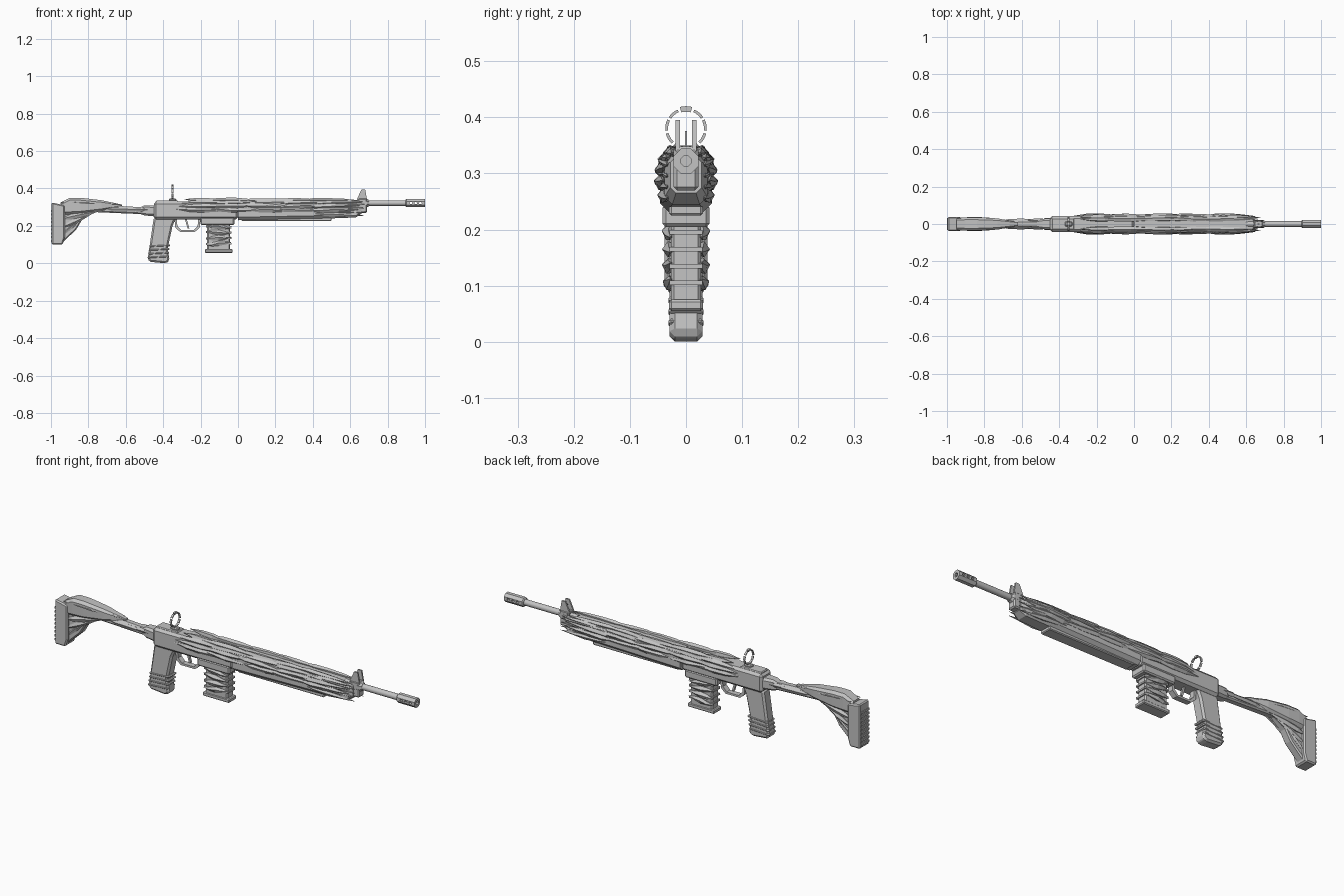
import bpy, bmesh, math, random
from math import sin, cos, pi, tau
from mathutils import Vector

random.seed(4)
if "Cube" in bpy.data.objects:
    bpy.data.objects.remove(bpy.data.objects["Cube"])

grey = bpy.data.materials.new("plain_grey")
grey.use_nodes = True
colour = (0.55, 0.55, 0.55, 1)
grey.diffuse_color = colour
grey.node_tree.nodes["Principled BSDF"].inputs["Base Color"].default_value = colour

# Shared dimensions
barrel_height = 0.322
body_half = 0.042
body_top = 0.335
body_bottom = 0.235


def finish(name, bm, bevel=0, mirror=False, smooth=False):
    """Turn a bmesh into a finished object."""
    bmesh.ops.recalc_face_normals(bm, faces=bm.faces[:])
    mesh = bpy.data.meshes.new(name)
    bm.to_mesh(mesh)
    bm.free()
    mesh.materials.append(grey)
    ob = bpy.data.objects.new(name, mesh)
    bpy.context.collection.objects.link(ob)
    if mirror:
        ob.modifiers.new("mirror", "MIRROR").use_axis = (False, True, False)
    if bevel:
        chamfer = ob.modifiers.new("chamfer", "BEVEL")
        chamfer.width, chamfer.segments, chamfer.limit_method = bevel, 1, "ANGLE"
    if smooth:
        bpy.context.view_layer.objects.active = ob
        ob.select_set(True)
        bpy.ops.object.shade_smooth_by_angle(angle=pi / 5)
        ob.select_set(False)
    return ob


def loft(bm, rings):
    """Skin a list of equal point rings and cap both ends."""
    loops = [[bm.verts.new(point) for point in ring] for ring in rings]
    count = len(loops[0])
    for near, far in zip(loops, loops[1:]):
        for i in range(count):
            j = (i + 1) % count
            bm.faces.new((near[i], near[j], far[j], far[i]))
    bm.faces.new(loops[0])
    bm.faces.new(loops[-1])


def extrude(bm, outline, start, end):
    """Extrude an xz outline along y."""
    loft(bm, [[(x, y, z) for x, z in outline] for y in (start, end)])


def plate(name, outline, half, bevel=0.006):
    """Symmetric plate cut to a side outline."""
    bm = bmesh.new()
    extrude(bm, outline, -half, half)
    return finish(name, bm, bevel)


def rectangle(left, right, low, high, lean=0):
    """Side outline whose top is shifted by lean."""
    return [(left, low), (right, low), (right + lean, high), (left + lean, high)]


def beam(name, sections):
    """Octagonal beam along x; each section is x, bottom, top, half width."""
    bm = bmesh.new()
    rings = []
    for x, low, high, half in sections:
        cut = min(half, high - low) * 0.36
        quarter = [(half, low + cut), (half, high - cut), (half - cut, high)]
        side = [(half - cut, low)] + quarter
        around = side + [(-y, z) for y, z in reversed(side)]
        rings.append([(x, y, z) for y, z in around])
    loft(bm, rings)
    return finish(name, bm)


def lathe(name, profile, sides, smooth=False):
    """Revolve x, radius pairs about the barrel line."""
    bm = bmesh.new()
    turns = [tau * (i + 0.5) / sides for i in range(sides)]
    loft(bm, [[(x, r * cos(a), barrel_height + r * sin(a)) for a in turns] for x, r in profile])
    return finish(name, bm, smooth=smooth)


def splinter(bm, start, end, wide, tall):
    """Long faceted shard between two points."""
    start, end = Vector(start), Vector(end)
    rings = []
    for step in range(5):
        t = step / 4
        centre = start.lerp(end, t)
        swell = random.uniform(0.85, 1.1) * (0.07 + sin(pi * t ** 0.8))
        tilt = random.uniform(-0.3, 0.3)
        turns = [tau * i / 5 + tilt for i in range(5)]
        rings.append([centre + swell * Vector((0, wide * cos(a), tall * sin(a))) for a in turns])
    loft(bm, rings)


# Receiver, handguard and magazine well
plate("receiver", rectangle(-0.45, 0, body_bottom, body_top - 0.005), body_half, 0.012)
plate("receiver_rear_cover", rectangle(-0.44, -0.32, 0.3, body_top), body_half * 0.7, 0.004)
beam("handguard", [(0, 0.23, body_top, 0.046), (0.5, 0.24, body_top, 0.044),
                   (0.63, 0.245, 0.33, 0.038), (0.66, 0.265, 0.33, 0.028)])
plate("handguard_rail", rectangle(0.02, 0.5, 0.225, 0.25), 0.03, 0.004)
plate("magazine_well", rectangle(-0.2, -0.02, 0.205, 0.245), body_half)

# Barrel with ported muzzle
lathe("barrel", [(0.6, 0.015), (0.91, 0.015)], sides=16, smooth=True)
lathe("barrel_collar", [(0.64, 0.024), (0.69, 0.024), (0.7, 0.018)], sides=8)
muzzle = lathe("muzzle", [(0.895, 0.017), (0.9, 0.024), (1, 0.024), (1, 0.01), (0.91, 0.01)], sides=8)
bm = bmesh.new()
for port in (-1, 0, 1):
    turns = [tau * i / 10 for i in range(10)]
    middle = 0.95 + 0.025 * port
    outline = [(middle + 0.008 * cos(a), barrel_height + 0.006 * sin(a)) for a in turns]
    extrude(bm, outline, -body_half, body_half)
cutter = finish("muzzle_port_cutter", bm)
cutter.hide_render = True
cutter.hide_set(True)
ports = muzzle.modifiers.new("ports", "BOOLEAN")
ports.object, ports.operation = cutter, "DIFFERENCE"

# Front sight: block, two ears and a post
plate("front_sight_block", rectangle(0.64, 0.69, 0.27, 0.348), 0.022)
bm = bmesh.new()
extrude(bm, [(0.635, 0.34), (0.69, 0.34), (0.68, 0.395), (0.66, 0.395)], 0.011, 0.019)
finish("front_sight_ears", bm, mirror=True)
plate("front_sight_post", rectangle(0.66, 0.67, 0.34, 0.376), 0.002, bevel=0)

# Rear sight: broken ring on a small foot
plate("rear_sight_foot", rectangle(-0.37, -0.33, 0.325, 0.346), 0.014)
bm = bmesh.new()
dashes = 9
for dash in range(dashes):
    middle = pi / 2 + tau * dash / dashes
    inner, outer = (0.03, 0.04) if dash == 0 else (0.032, 0.037)
    sweep = [middle + 0.14 * step for step in range(-2, 3)]
    edge = [(outer, a) for a in sweep] + [(inner, a) for a in reversed(sweep)]
    loft(bm, [[(x, r * cos(a), 0.38 + r * sin(a)) for r, a in edge] for x in (-0.355, -0.345)])
finish("rear_sight_ring", bm)

# Pistol grip with raised bands
plate("grip", [(-0.45, 0.245), (-0.482, 0.03), (-0.475, 0.008), (-0.385, 0), (-0.366, 0.015),
               (-0.376, 0.08), (-0.35, 0.2), (-0.33, 0.245)], 0.029, 0.009)
for band in range(4):
    low = 0.025 + 0.02 * band
    left = 0.15 * low - 0.487
    right = left + 0.112
    outline = [(left, low), (right, low + 0.006), (right, low + 0.017), (left, low + 0.011)]
    plate("grip_band", outline, 0.031, 0.004)

# Trigger and its guard, the inner edge being the outer edge shrunk
guard_middle = -0.27
half_loop = [(0.07, 0.24), (0.065, 0.19), (0.04, 0.168)]
outer = [(guard_middle - x, z) for x, z in half_loop]
outer += [(guard_middle + x, z) for x, z in reversed(half_loop)]
inner = [(guard_middle + (x - guard_middle) * 0.83, min(z + 0.01, 0.24)) for x, z in reversed(outer)]
plate("trigger_guard", outer + inner, 0.014, bevel=0)
plate("trigger", rectangle(-0.27, -0.26, 0.187, 0.24, lean=-0.015), 0.006, bevel=0)

# Magazine with a flared base, ribs and jagged sides
plate("magazine", rectangle(-0.165, -0.042, 0.065, 0.22), 0.027)
plate("magazine_base", rectangle(-0.177, -0.029, 0.055, 0.075), 0.03, 0.004)
ribs, jags = bmesh.new(), bmesh.new()
for rib in range(4):
    height = 0.105 + 0.03 * rib
    extrude(ribs, rectangle(-0.17, -0.036, height - 0.004, height + 0.004), -0.029, 0.029)
    slope = random.uniform(-0.012, 0.012)
    splinter(jags, (-0.172, 0.028, height + slope), (-0.035, 0.028, height - slope), 0.014, 0.014)
finish("magazine_ribs", ribs)
finish("magazine_splinters", jags, mirror=True)

# Splinters layered from the sides to the top of the body
bm = bmesh.new()
rows = 4
for start in (-0.32, -0.17, 0, 0.18, 0.34):
    for row in range(rows):
        lift = row / rows * pi / 2
        y = body_half * cos(lift) ** 0.5
        z = 0.285 + 0.055 * sin(lift)
        left = start + random.uniform(-0.02, 0.05)
        right = start + random.uniform(0.27, 0.33)
        slope = random.uniform(-0.007, 0.007)
        splinter(bm, (left, y, z + slope), (right, y, z - slope), 0.014, 0.014)
finish("body_splinters", bm, mirror=True)

# Swept splinters around the front of the handguard
bm = bmesh.new()
for row in range(rows):
    height = 0.255 + 0.02 * row
    splinter(bm, (0.4, body_half, height + 0.01), (0.675, 0.034, height), 0.012, 0.012)
finish("front_splinters", bm, mirror=True)

# Stock tube, cheek piece and strut
beam("stock_tube", [(-0.8, 0.275, 0.315, 0.02), (-0.52, 0.263, 0.3, 0.018),
                    (-0.5, 0.256, 0.31, 0.026), (-0.44, 0.25, 0.31, 0.032)])
beam("cheek_piece", [(-0.95, 0.26, 0.325, 0.032), (-0.9, 0.262, 0.35, 0.036),
                     (-0.84, 0.265, 0.35, 0.036), (-0.73, 0.28, 0.337, 0.03), (-0.62, 0.306, 0.314, 0.01)])
plate("stock_strut", [(-0.95, 0.29), (-0.76, 0.29), (-0.835, 0.23), (-0.865, 0.18), (-0.95, 0.1)], 0.022)

# Butt with ribbed back
plate("butt", [(-0.996, 0.1), (-0.938, 0.1), (-0.926, 0.14), (-0.926, 0.31), (-0.996, 0.325)], 0.038)
bm = bmesh.new()
for rib in range(9):
    low = 0.115 + 0.02 * rib
    extrude(bm, rectangle(-1, -0.99, low, low + 0.01), -0.032, 0.032)
finish("butt_ribs", bm)

# Splinters fanning over the stock
bm = bmesh.new()
for row in range(5):
    rear_height = 0.325 - 0.045 * row
    front = (-0.64 - 0.045 * row, 0.014, 0.316 - 0.016 * row)
    splinter(bm, (-0.95, 0.032 - 0.003 * row, rear_height), front, 0.012, 0.015)
for left, right in ((-0.72, -0.5), (-0.58, -0.42)):
    splinter(bm, (left, 0.015, 0.29), (right, 0.02, 0.285), 0.012, 0.013)
finish("stock_splinters", bm, mirror=True)
